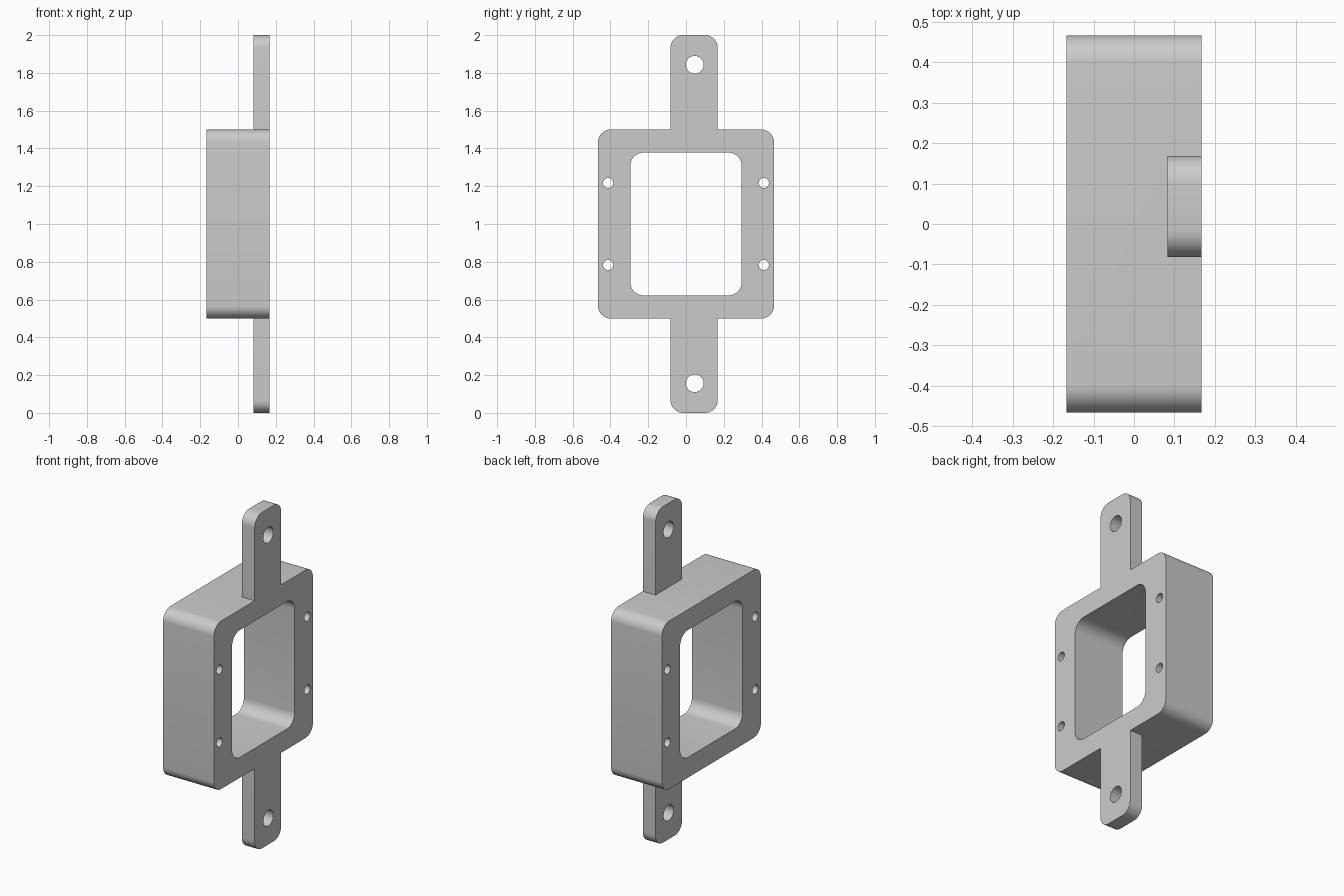
import bpy
import bmesh
import math
from mathutils import Matrix, Vector

cube = bpy.data.objects.get("Cube")
if cube:
    bpy.data.objects.remove(cube, do_unlink=True)

HALF = 0.167      # half depth of the frame
TAB_BACK = 0.083  # inner face of the mounting tabs
RADIUS = 0.067    # shared corner radius
TAB_Y = 0.043     # tab centre line

grey = bpy.data.materials.new("Plain grey")
grey.use_nodes = True
colour = (0.6, 0.6, 0.6, 1)
grey.diffuse_color = colour
grey.node_tree.nodes["Principled BSDF"].inputs["Base Color"].default_value = colour


def prism(name, outline, x0, x1):
    """Extrude a closed (y, z) outline along x."""
    bm = bmesh.new()
    face = bm.faces.new([bm.verts.new((x0, y, z)) for y, z in outline])
    ext = bmesh.ops.extrude_face_region(bm, geom=[face])
    moved = [v for v in ext["geom"] if isinstance(v, bmesh.types.BMVert)]
    bmesh.ops.translate(bm, verts=moved, vec=(x1 - x0, 0, 0))
    bmesh.ops.recalc_face_normals(bm, faces=bm.faces)
    mesh = bpy.data.meshes.new(name)
    bm.to_mesh(mesh)
    bm.free()
    mesh.materials.append(grey)
    obj = bpy.data.objects.new(name, mesh)
    bpy.context.collection.objects.link(obj)
    return obj


def arc(cy, cz, r, start, sweep, steps):
    return [(cy + r * math.cos(start + sweep * i / steps),
             cz + r * math.sin(start + sweep * i / steps)) for i in range(steps + 1)]


def rounded(cy, cz, hy, hz, r):
    """Rectangle with four round corners."""
    pts = []
    for i, (sy, sz) in enumerate([(1, 1), (-1, 1), (-1, -1), (1, -1)]):
        pts += arc(cy + sy * (hy - r), cz + sz * (hz - r), r,
                   i * math.pi / 2, math.pi / 2, 10)
    return pts


def circle(cy, cz, r):
    return arc(cy, cz, r, 0, math.tau, 32)[:-1]


def combine(target, other, operation):
    mod = target.modifiers.new(other.name, "BOOLEAN")
    mod.operation = operation
    mod.solver = "EXACT"
    mod.object = other
    bpy.context.view_layer.objects.active = target
    bpy.ops.object.modifier_apply(modifier=mod.name)
    bpy.data.objects.remove(other, do_unlink=True)


# Rounded frame with the long tab strip joined to it
frame = prism("mounting_frame", rounded(0, 1, 0.466, 0.5, RADIUS), -HALF, HALF)
strip = prism("mounting_tabs", rounded(TAB_Y, 1, 0.125, 1, RADIUS), TAB_BACK, HALF)
combine(frame, strip, "UNION")

# Central window
window = prism("window_cutter", rounded(0, 1, 0.295, 0.379, 0.073), -1, 1)
combine(frame, window, "DIFFERENCE")

# Four small screw holes and two larger tab holes
holes = [(sy * 0.412, 1 + sz * 0.217, 0.027) for sy in (-1, 1) for sz in (-1, 1)]
holes += [(TAB_Y + 0.003, 1 + sz * 0.843, 0.047) for sz in (-1, 1)]
for y, z, r in holes:
    combine(frame, prism("hole_cutter", circle(y, z, r), -1, 1), "DIFFERENCE")

# Smooth the rounded corners, keep the rims sharp
bpy.ops.object.select_all(action="DESELECT")
frame.select_set(True)
bpy.context.view_layer.objects.active = frame
bpy.ops.object.shade_smooth_by_angle(angle=math.radians(30))
